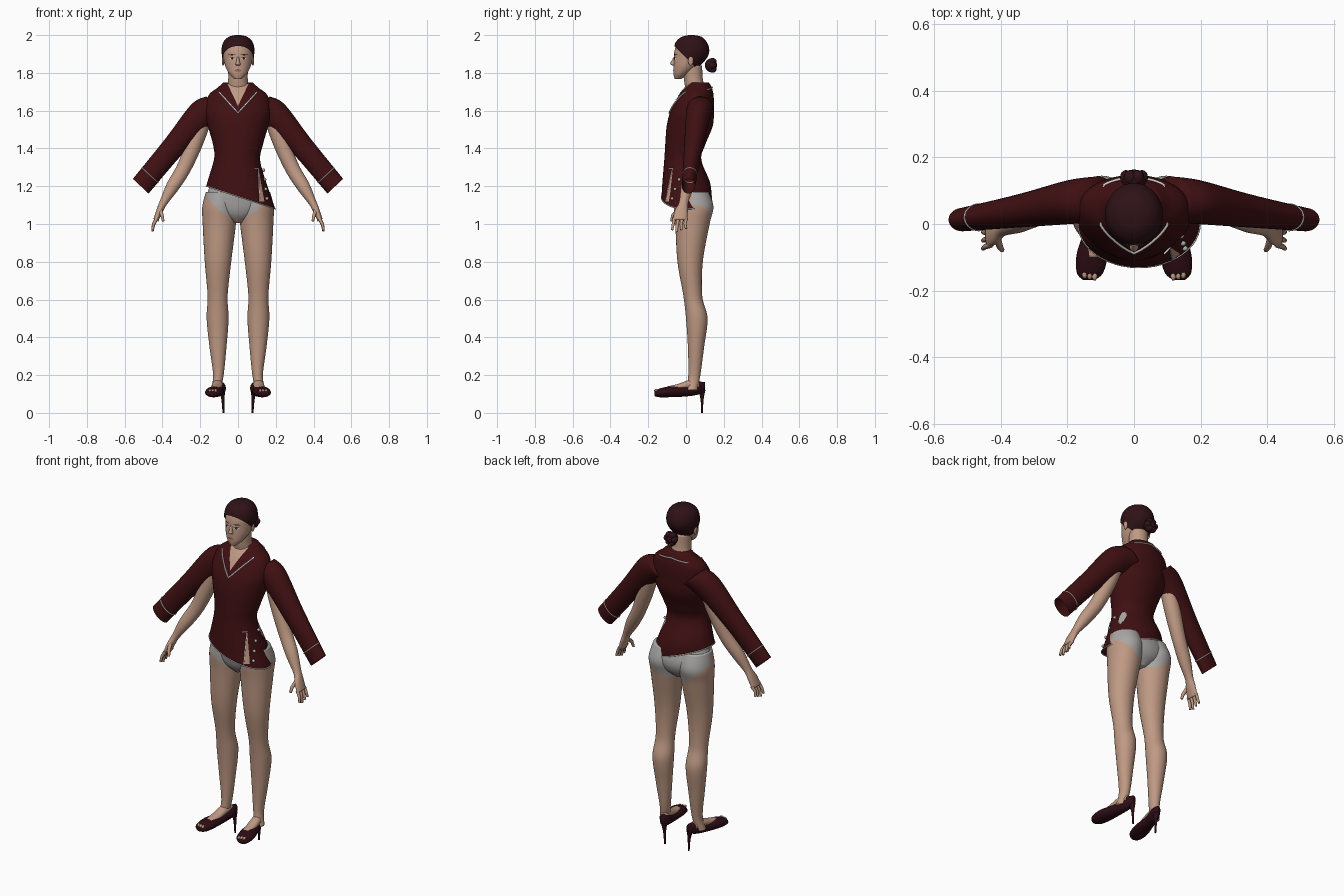
import bpy, bmesh
from math import sin, cos, pi
from mathutils import Vector
from mathutils.bvhtree import BVHTree

if "Cube" in bpy.data.objects:
    bpy.data.objects.remove(bpy.data.objects["Cube"])


def material(name, *rgb):
    m = bpy.data.materials.new(name)
    m.use_nodes = True
    m.diffuse_color = (*rgb, 1)
    bsdf = next(n for n in m.node_tree.nodes if n.type == "BSDF_PRINCIPLED")
    bsdf.inputs["Base Color"].default_value = (*rgb, 1)
    bsdf.inputs["Roughness"].default_value = 0.7
    return m


skin = material("skin", .52, .32, .23)
red = material("jacket_red", .05, .005, .006)
brown = material("hair_brown", .028, .006, .008)
shoe_dark = material("shoe_dark", .025, .004, .007)
grey = material("briefs_grey", .4, .39, .38)
white = material("trim_white", .8, .77, .72)
lip = material("lip_rose", .3, .11, .09)
dark = material("eye_dark", .02, .012, .01)
silver = material("button_silver", .45, .45, .46)


def finish(name, bm, mat):
    bmesh.ops.recalc_face_normals(bm, faces=bm.faces)
    for f in bm.faces:
        f.smooth = True
    me = bpy.data.meshes.new(name)
    bm.to_mesh(me)
    bm.free()
    me.materials.append(mat)
    ob = bpy.data.objects.new(name, me)
    bpy.context.collection.objects.link(ob)
    return ob


def spline(p, steps):
    """Smooth interpolation through rows of numbers."""
    out = []
    for i in range(len(p) - 1):
        q = [p[max(i - 1, 0)], p[i], p[i + 1], p[min(i + 2, len(p) - 1)]]
        for s in range(steps):
            t = s / steps
            out.append([b + .5 * t * (c - a + t * (2*a - 5*b + 4*c - d + t * (3*(b - c) + d - a)))
                        for a, b, c, d in zip(*q)])
    return out + [list(p[-1])]


def loft(name, rows, mat, a=(1, 0, 0), b=(0, 1, 0), n=32, steps=6, caps=(True, True), cut=None):
    """Skin elliptical rings; each row is x, y, z and the radii along a and b."""
    a, b = Vector(a).normalized(), Vector(b).normalized()
    bm, rings = bmesh.new(), []
    for x, y, z, ra, rb in spline(rows, steps):
        rings.append([bm.verts.new(Vector((x, y, z)) + a * ra * cos(2*pi*i/n) + b * rb * sin(2*pi*i/n))
                      for i in range(n)])
    for r, s in zip(rings, rings[1:]):
        for i in range(n):
            j = (i + 1) % n
            bm.faces.new((r[i], r[j], s[j], s[i]))
    for use, ring in zip(caps, (rings[0], rings[-1])):
        if use:
            bm.faces.new(ring)
    if cut:
        bmesh.ops.bisect_plane(bm, geom=bm.verts[:] + bm.edges[:] + bm.faces[:],
                               plane_co=cut[0], plane_no=cut[1], clear_inner=True)
    return finish(name, bm, mat)


def ball(name, pos, radii, mat):
    bm = bmesh.new()
    bmesh.ops.create_uvsphere(bm, u_segments=16, v_segments=10, radius=1)
    for v in bm.verts:
        v.co = Vector(pos) + v.co * Vector(radii)
    return finish(name, bm, mat)


def tube(name, points, radius, mat, closed=False, tip=1):
    cu = bpy.data.curves.new(name, "CURVE")
    cu.dimensions, cu.bevel_depth, cu.bevel_resolution = "3D", radius, 2
    cu.use_fill_caps = True
    sp = cu.splines.new("POLY")
    sp.points.add(len(points) - 1)
    for i, (p, c) in enumerate(zip(sp.points, points)):
        p.co = (*c, 1)
        p.radius = 1 + (tip - 1) * i / (len(points) - 1)
    sp.use_cyclic_u = closed
    cu.materials.append(mat)
    ob = bpy.data.objects.new(name, cu)
    bpy.context.collection.objects.link(ob)


def paint(ob, mat, rule):
    ob.data.materials.append(mat)
    for p in ob.data.polygons:
        if rule(p.center):
            p.material_index = 1


def surface(ob):
    return BVHTree.FromPolygons([v.co for v in ob.data.vertices], [p.vertices for p in ob.data.polygons])


def front_point(tree, x, z, lift=.003, side=-1):
    hit = tree.ray_cast(Vector((x, side, z)), Vector((0, -side, 0)))[0]
    return Vector((x, hit.y + side * lift if hit else 0, z))


def plate(name, tree, shape, mat, lift=.003, k=10):
    """Thin patch laid on the front of a surface; shape maps u, v to x, z."""
    bm = bmesh.new()
    g = [[bm.verts.new(front_point(tree, *shape(u / k, v / k), lift)) for u in range(k + 1)]
         for v in range(k + 1)]
    for r, s in zip(g, g[1:]):
        for i in range(k):
            bm.faces.new((r[i], r[i + 1], s[i + 1], s[i]))
    bmesh.ops.remove_doubles(bm, verts=bm.verts, dist=1e-5)
    finish(name, bm, mat)


def lens(cx, cz, w, h):
    return lambda u, v: (cx + w * (2*u - 1), cz + h * (2*v - 1) * sin(pi * u))


# Head, hair, neck
head_rows = [(0, -.042, 1.768, .02, .018), (0, -.025, 1.795, .046, .041), (0, .002, 1.835, .067, .068),
             (0, .022, 1.88, .077, .086), (0, .028, 1.92, .08, .088), (0, .028, 1.96, .069, .073),
             (0, .03, 1.985, .042, .045), (0, .03, 1.994, .008, .008)]
head = loft("head", head_rows, skin)
hair_rows = [(x, y, z + .006, a + .007, b + .007) for x, y, z, a, b in head_rows]
loft("hair", hair_rows, brown, n=40, cut=((0, -.06, 1.94), (0, 1, 1)))
ball("bun", (0, .132, 1.84), (.036, .032, .036), brown)
for i in range(6):
    t = i * pi / 3
    ball("bun_curl", (.024 * cos(t), .14, 1.84 + .024 * sin(t)), (.018, .022, .018), brown)
loft("neck", [(0, .05, 1.6, .07, .05), (0, .052, 1.7, .062, .054), (0, .04, 1.76, .052, .05),
              (0, .035, 1.84, .053, .05)], skin)

# Face details
face = surface(head)
loft("nose", [(0, -.058, 1.885, .006, .006), (0, -.066, 1.86, .009, .013),
              (0, -.066, 1.846, .014, .017), (0, -.06, 1.838, .008, .008)], skin, n=16)
for s in (1, -1):
    ball("ear", (s * .079, .025, 1.865), (.007, .014, .026), skin)
    plate("eye", face, lens(s * .031, 1.876, .015, .006), white)
    plate("iris", face, lens(s * .031, 1.876, .007, .006), dark, .004)
    plate("eyelid", face, lens(s * .031, 1.882, .017, .002), dark, .004)
    plate("eyebrow", face, lens(s * .033, 1.896, .019, .003), brown)
plate("lips", face, lens(0, 1.813, .021, .007), lip)

# Hips and briefs
def briefs(c):
    low, curve = (1.03, 4.3) if c.y < .03 else (.995, 3)
    return c.z > low + curve * c.x ** 2

hips = loft("hips", [(0, .035, 1.005, .025, .05), (0, .038, 1.05, .12, .09), (0, .036, 1.11, .17, .105),
                     (0, .02, 1.2, .15, .095), (0, .01, 1.32, .11, .065)], skin, n=64, steps=12)
paint(hips, grey, briefs)

# Jacket body with a slanted hem
jacket = loft("jacket", [(.015, .003, 1.145, .183, .133), (.005, .001, 1.22, .157, .126),
                         (-.004, -.017, 1.34, .122, .098), (0, -.004, 1.42, .132, .106),
                         (0, .02, 1.52, .16, .122), (0, .033, 1.6, .174, .114),
                         (0, .054, 1.68, .157, .092), (0, .066, 1.725, .104, .069),
                         (0, .07, 1.748, .08, .052)], red, n=48, caps=(False, True))
for v in jacket.data.vertices:
    v.co.z -= .33 * v.co.x * max(0, min(1, (1.4 - v.co.z) / .25))
tube("hem_trim", [v.co.copy() for v in jacket.data.vertices[:48]], .003, white, True)
cloth = surface(jacket)

# Neckline, side slit and buttons
plate("neck_opening", cloth, lambda u, v: (.055 * v * (2*u - 1), 1.625 + .115 * v), skin)
vee = [front_point(cloth, x / 100, 1.588 + 1.1 * abs(x) / 100) for x in range(-10, 11)]
nape = [front_point(cloth, x / 100, 1.725 - .015 * abs(x) / 10, side=1) for x in range(9, -10, -1)]
tube("neckline_trim", vee + nape, .004, white, True)
plate("side_slit", cloth, lambda u, v: (.108 + .006 * v + .026 * v * u, 1.295 - .175 * v), skin)
tube("slit_trim", [front_point(cloth, x / 100, 1.293) for x in range(9, 12)], .003, white)
tube("slit_edge", [front_point(cloth, .108 + .006 * t / 5, 1.293 - .035 * t) for t in range(6)], .002, white)
for i in range(4):
    p = front_point(cloth, .135 + .006 * i, 1.285 - .05 * i, .006)
    ball("button", p, (.009, .008, .009), silver)

for s, side in ((1, "left"), (-1, "right")):
    def mirror(rows):
        return [(s * r[0], *r[1:]) for r in rows]

    # Leg, with the briefs' lower edge
    leg = loft(side + "_leg", mirror([
        (.118, .03, .12, .026, .03), (.104, .044, .2, .028, .032), (.106, .053, .35, .045, .043),
        (.108, .057, .5, .058, .057), (.108, .036, .62, .053, .05), (.106, .022, .8, .07, .067),
        (.099, .034, 1, .088, .091), (.097, .04, 1.09, .092, .105), (.09, .03, 1.17, .08, .09)]),
        skin, n=48, steps=10)
    paint(leg, grey, briefs)

    # Peep-toe shoe, heel and foot
    loft(side + "_shoe", mirror([
        (.135, -.168, .1, .018, .01), (.132, -.145, .105, .04, .022), (.124, -.085, .112, .047, .029),
        (.107, 0, .116, .034, .029), (.094, .06, .13, .03, .034), (.086, .1, .138, .014, .025)]),
        shoe_dark, b=(0, 0, 1), n=24)
    loft(side + "_heel", mirror([(.084, .084, .12, .017, .019), (.08, .085, .07, .008, .008),
                                 (.077, .085, 0, .005, .005)]), shoe_dark, n=12)
    loft(side + "_instep", mirror([(.122, -.1, .128, .022, .012), (.114, -.04, .136, .028, .018),
                                   (.108, .02, .15, .027, .025), (.098, .07, .145, .022, .026)]),
         skin, b=(0, 0, 1), n=20)
    for i in range(3):
        ball(side + "_toe", (s * (.118 + .015 * i), -.157 + .003 * i, .117), (.008, .013, .009), skin)

    # Arm and hand
    loft(side + "_arm", mirror([
        (.17, .065, 1.6, .045, .045), (.222, .052, 1.45, .045, .044), (.285, .032, 1.3, .039, .037),
        (.345, .008, 1.2, .035, .034), (.394, -.012, 1.115, .021, .025), (.415, -.025, 1.07, .018, .035),
        (.435, -.032, 1.02, .014, .038)]), skin, a=(s * .87, 0, .48), n=24)
    for i in range(4):
        y = -.062 + .021 * i
        drop = .07 - .008 * abs(i - 1)
        tube(side + "_finger", [(s * .43, y, 1.03), (s * .447, y - .006, 1.03 - drop / 2),
                                (s * .453, y - .012 + .004 * i, 1.03 - drop)], .01, skin, tip=.65)
    tube(side + "_thumb", [(s * .412, -.04, 1.075), (s * .402, -.07, 1.045), (s * .396, -.078, 1.015)],
         .012, skin, tip=.6)

    # Wide sleeve with a cuff stripe
    across = Vector((s * .73, 0, .68))
    loft(side + "_sleeve", mirror([
        (.11, .075, 1.62, .08, .068), (.19, .066, 1.58, .078, .066), (.34, .04, 1.41, .061, .05),
        (.515, .013, 1.2, .057, .035)]), red, a=across, caps=(True, False))
    tube(side + "_cuff_trim", [Vector((s * .466, .02, 1.258)) + across * .058 * cos(i * pi / 16)
                               + Vector((0, .039 * sin(i * pi / 16), 0)) for i in range(32)],
         .003, white, True)
